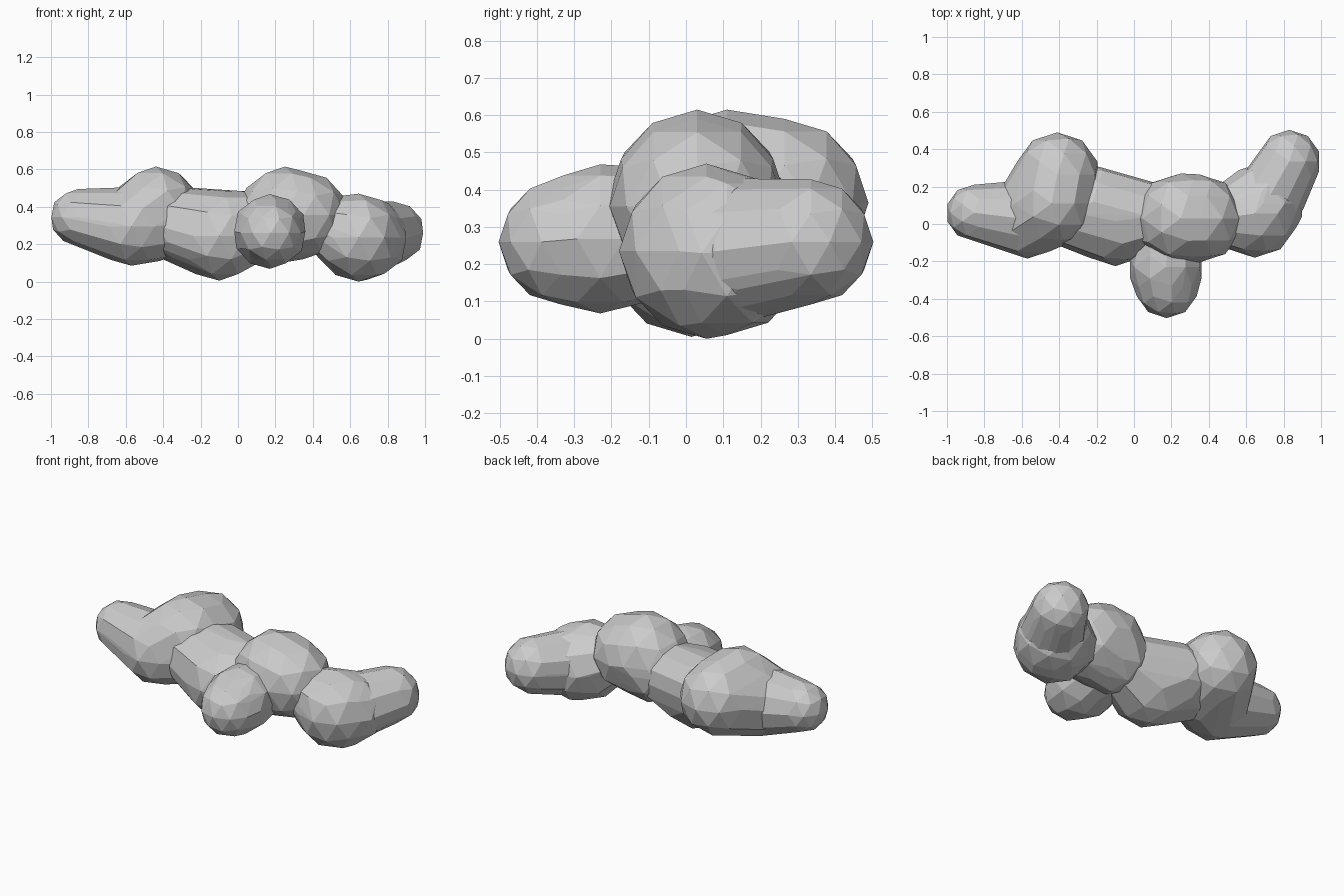
import bpy
import bmesh
from mathutils import Vector, Matrix

cube = bpy.data.objects.get("Cube")
if cube:
    bpy.data.objects.remove(cube, do_unlink=True)

grey = bpy.data.materials.new("stone grey")
grey.use_nodes = True
colour = (0.6, 0.6, 0.6, 1)
grey.diffuse_color = colour
grey.node_tree.nodes["Principled BSDF"].inputs["Base Color"].default_value = colour


def lobe(name, *balls):
    """Faceted convex lump wrapped around balls given as (x, y, z, radius)."""
    source = bmesh.new()
    for x, y, z, r in balls:
        bmesh.ops.create_icosphere(source, subdivisions=2, radius=r,
                                   matrix=Matrix.Translation(Vector((x, y, z))))
    # wrap the bare points in one hull
    bm = bmesh.new()
    for v in source.verts:
        bm.verts.new(v.co)
    source.free()
    bmesh.ops.convex_hull(bm, input=bm.verts[:])
    loose = [v for v in bm.verts if not v.link_faces]
    bmesh.ops.delete(bm, geom=loose, context="VERTS")
    # merge slivers into facets of even size
    bmesh.ops.remove_doubles(bm, verts=bm.verts[:], dist=0.035)
    bmesh.ops.recalc_face_normals(bm, faces=bm.faces[:])
    mesh = bpy.data.meshes.new(name)
    bm.to_mesh(mesh)
    bm.free()
    mesh.materials.append(grey)
    bpy.context.collection.objects.link(bpy.data.objects.new(name, mesh))


# Left end: tip, broad body and the hump behind it
shoulder = (-0.57, 0.025, 0.295, 0.21)
lobe("left_tip", (-0.855, 0.06, 0.345, 0.15), shoulder)
lobe("left_body", shoulder, (-0.44, 0.11, 0.385, 0.23),
     (-0.41, 0.265, 0.365, 0.225), (-0.42, 0.08, 0.31, 0.2))

# Middle: bridge, crown and front knob
lobe("waist", (-0.1, 0.015, 0.245, 0.24), (-0.22, 0.12, 0.305, 0.195),
     (-0.32, 0.06, 0.3, 0.2), (0.08, 0.04, 0.29, 0.19))
lobe("crown", (0.25, 0.03, 0.375, 0.24), (0.35, 0.03, 0.355, 0.235),
     (0.2, 0.03, 0.32, 0.225))
lobe("front_knob", (0.175, -0.335, 0.26, 0.168), (0.17, -0.23, 0.268, 0.2),
     (0.18, -0.1, 0.28, 0.18))

# Right end: hip and the foot behind it
hip = (0.69, 0.11, 0.23, 0.22)
lobe("hip", (0.645, 0.055, 0.235, 0.235), hip, (0.52, 0.04, 0.28, 0.175))
lobe("right_foot", (0.83, 0.335, 0.26, 0.168), (0.72, 0.14, 0.235, 0.195))
